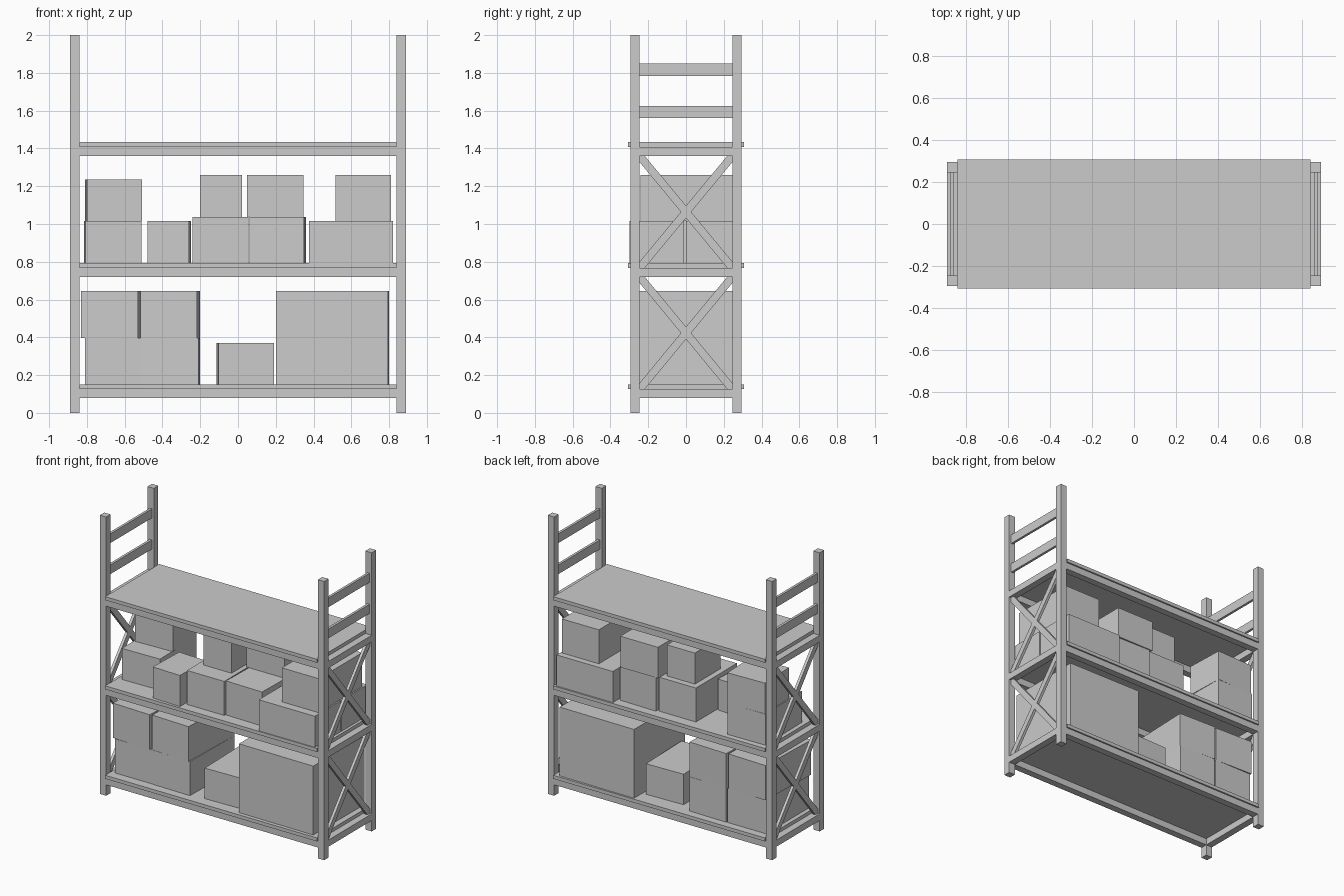
import bpy, bmesh
from math import radians, sin, cos

if "Cube" in bpy.data.objects:
    bpy.data.objects.remove(bpy.data.objects["Cube"])


def mesh_object(name, verts, faces):
    me = bpy.data.meshes.new(name)
    me.from_pydata(verts, [], faces)
    bm = bmesh.new()
    bm.from_mesh(me)
    bmesh.ops.recalc_face_normals(bm, faces=bm.faces)
    bm.to_mesh(me)
    bm.free()
    ob = bpy.data.objects.new(name, me)
    bpy.context.collection.objects.link(ob)
    return ob


def box(name, x0, x1, y0, y1, z0, z1, turn=0):
    """Box filling the given x extent even when turned about z (degrees)."""
    a = radians(turn)
    w = ((x1 - x0) - (y1 - y0) * abs(sin(a))) / cos(a) / 2
    d, h = (y1 - y0) / 2, (z1 - z0) / 2
    corners = [(-w, -d), (w, -d), (w, d), (-w, d)]
    verts = [(x, y, z) for z in (-h, h) for x, y in corners]
    faces = [(0, 1, 2, 3), (4, 5, 6, 7)] + [(i, (i + 1) % 4, (i + 1) % 4 + 4, i + 4) for i in range(4)]
    ob = mesh_object(name, verts, faces)
    ob.location = ((x0 + x1) / 2, (y0 + y1) / 2, (z0 + z1) / 2)
    ob.rotation_euler.z = a
    return ob


def brace(name, x, t, flip, z0, z1):
    """Diagonal bar trimmed to the corners of the side frame."""
    h, a, b = 0.245, 0.027, 0.033
    prof = [(-h, z0), (-h + a, z0), (h, z1 - b), (h, z1), (h - a, z1), (-h, z0 + b)]
    n = len(prof)
    verts = [(x + s * t / 2, flip * y, z) for s in (-1, 1) for y, z in prof]
    faces = [tuple(range(n)), tuple(range(n, 2 * n))]
    faces += [(i, (i + 1) % n, (i + 1) % n + n, i + n) for i in range(n)]
    mesh_object(name, verts, faces)


XI, XO, YI, YO = 0.84, 0.89, 0.245, 0.295
LEVELS = (0.078, 0.72, 1.36)

# Side frames: posts, rails, cross braces
for s, side in ((-1, "left"), (1, "right")):
    def span(a, b):
        return sorted((s * a, s * b))
    for y0, y1, end in ((-YO, -YI, "front"), (YI, YO, "back")):
        box(f"{side}_{end}_post", *span(XI, XO), y0, y1, 0, 2)
    for z in LEVELS:
        box(f"{side}_side_beam", *span(XI, XO), -YI, YI, z, z + 0.048)
    for z in (1.56, 1.783):
        box(f"{side}_top_rail", *span(0.855, 0.873), -YI, YI, z, z + 0.066)
    for lo, hi in zip(LEVELS, LEVELS[1:]):
        for f in (-1, 1):
            brace(f"{side}_cross_brace", s * 0.865, 0.02, f, lo + 0.048, hi)

# Shelves: long beams and boards
for z in LEVELS:
    box("front_beam", -XI, XI, -YO, -YI, z, z + 0.048)
    box("back_beam", -XI, XI, YI, YO, z, z + 0.048)
    box("shelf_board", -XI, XI, -0.306, 0.306, z + 0.048, z + 0.073)

# Lower shelf cartons: x0, x1, y0, y1, z0, z1, turn
S1, S2 = 0.151, 0.793
lower = [
    (-0.81, -0.505, -0.24, 0.25, S1, 0.396, 0),
    (-0.505, -0.20, -0.245, 0.25, S1, 0.396, -1),
    (-0.83, -0.512, -0.24, 0.255, 0.396, 0.645, -2),
    (-0.515, -0.20, -0.245, 0.25, 0.396, 0.645, -2),
    (-0.115, 0.19, -0.225, 0.195, S1, 0.37, 1.5),
    (0.202, 0.80, -0.28, 0.292, S1, 0.645, -0.5),
]
# Middle shelf cartons
middle = [
    (-0.815, -0.51, -0.16, 0.265, S2, 1.016, 1),
    (-0.48, -0.25, -0.285, 0.0, S2, 1.016, -2),
    (-0.24, 0.055, -0.235, 0.23, S2, 1.037, 0),
    (0.06, 0.36, -0.225, 0.24, S2, 1.037, -1.2),
    (0.375, 0.82, -0.30, -0.01, S2, 1.016, 0),
    (0.375, 0.82, 0.0, 0.295, S2, 1.016, 0),
    (-0.81, -0.507, -0.02, 0.265, 1.016, 1.236, 2),
    (-0.20, 0.022, -0.105, 0.185, 1.037, 1.26, 0),
    (0.048, 0.347, 0.03, 0.25, 1.037, 1.26, 0),
    (0.517, 0.81, -0.24, 0.25, 1.016, 1.26, 0),
]
for c in lower:
    box("lower_carton", *c)
for c in middle:
    box("middle_carton", *c)
